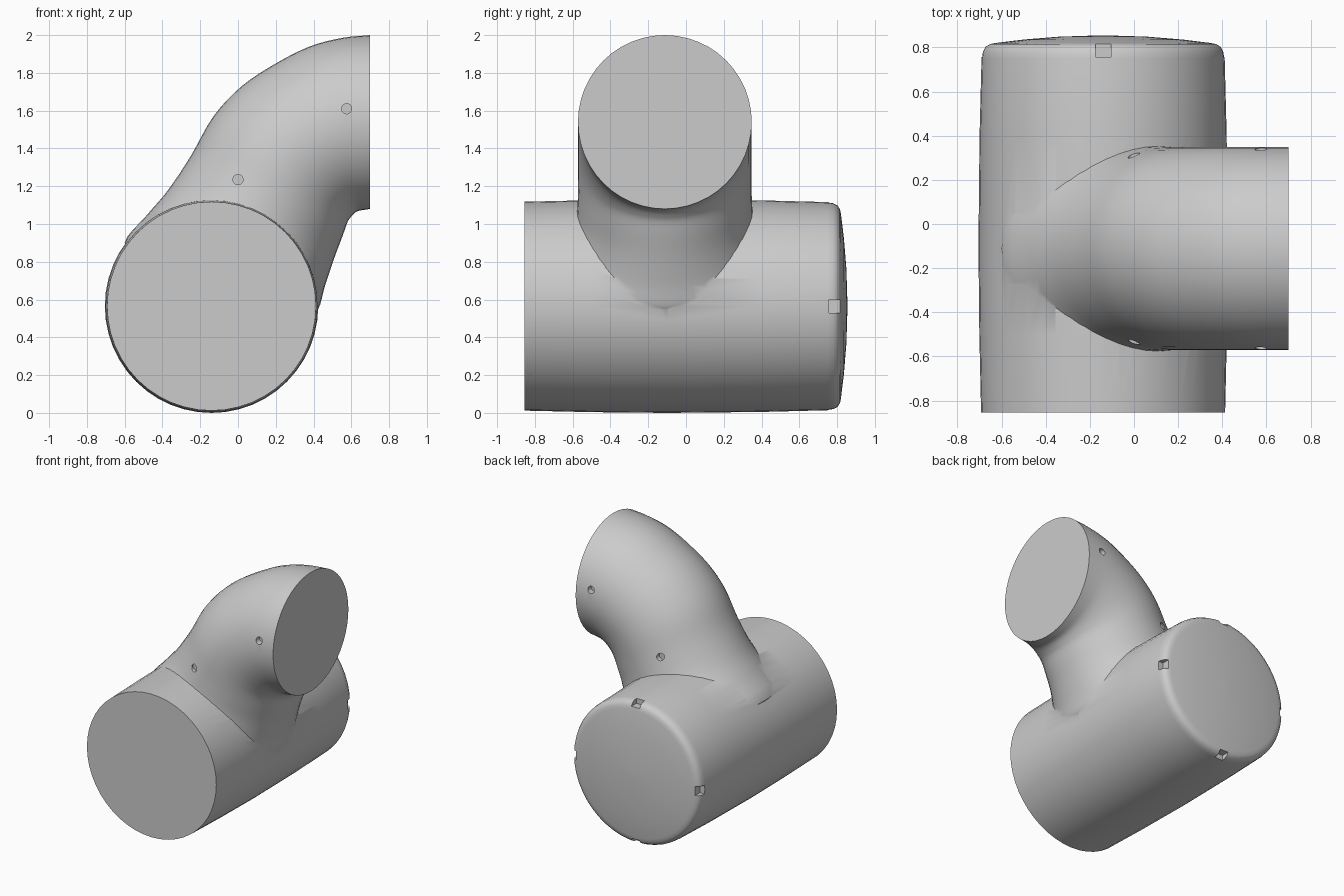
import bpy
import bmesh
from math import sin, cos, pi
from mathutils import Matrix, Vector

SIDES = 48
AXIS_X, AXIS_Z = -0.14, 0.565     # axis of the main barrel, running along y
BRANCH_Y = -0.112                 # middle plane of the elbow branch

default_cube = bpy.data.objects.get("Cube")
if default_cube:
    bpy.data.objects.remove(default_cube)


def finish(name, bm):
    """Turn a bmesh into a named object."""
    bmesh.ops.recalc_face_normals(bm, faces=bm.faces)
    mesh = bpy.data.meshes.new(name)
    bm.to_mesh(mesh)
    bm.free()
    obj = bpy.data.objects.new(name, mesh)
    bpy.context.collection.objects.link(obj)
    return obj


def loft(name, loops):
    """Skin a row of closed loops and cap both ends."""
    bm = bmesh.new()
    rings = [[bm.verts.new(point) for point in loop] for loop in loops]
    for lower, upper in zip(rings, rings[1:]):
        for i in range(SIDES):
            j = (i + 1) % SIDES
            bm.faces.new((lower[i], lower[j], upper[j], upper[i]))
    bm.faces.new(rings[0])
    bm.faces.new(rings[-1])
    return finish(name, bm)


def ellipse(centre, side_a, side_b):
    angles = [2 * pi * i / SIDES for i in range(SIDES)]
    return [centre + side_a * cos(t) + side_b * sin(t) for t in angles]


def smooth_rows(rows, steps):
    """Catmull-Rom interpolation between control rows."""
    rows = [Vector(row) for row in rows]
    padded = [rows[0] * 2 - rows[1]] + rows + [rows[-1] * 2 - rows[-2]]
    result = []
    for a, b, c, d in zip(padded, padded[1:], padded[2:], padded[3:]):
        for k in range(steps):
            t = k / steps
            result.append((b * 2 + (c - a) * t
                           + (a * 2 - b * 5 + c * 4 - d) * t ** 2
                           + (b * 3 - a - c * 3 + d) * t ** 3) / 2)
    return result + [rows[-1]]


def combine(target, other, operation):
    """Apply a boolean and remove the helper."""
    other.hide_render = True
    modifier = target.modifiers.new(operation.lower(), "BOOLEAN")
    modifier.operation = operation
    modifier.solver = "EXACT"
    modifier.object = other
    bpy.context.view_layer.objects.active = target
    bpy.ops.object.modifier_apply(modifier=modifier.name)
    bpy.data.objects.remove(other)


# Main barrel: slightly bulged, with a rounded rim and shallow dome at the back
barrel_profile = [
    (-0.855, 0.553), (-0.5, 0.561), (-0.1, 0.565), (0.4, 0.56), (0.75, 0.551),
    (0.78, 0.547), (0.803, 0.535), (0.815, 0.515), (0.82, 0.49),
    (0.836, 0.36), (0.849, 0.2), (0.855, 0.01),
]
barrel = loft("pipe_body", [
    ellipse(Vector((AXIS_X, y, AXIS_Z)), Vector((r, 0, 0)), Vector((0, 0, r)))
    for y, r in barrel_profile])

# Elbow branch: outer x and z, inner x and z, half width; flared at its root
branch_rows = [
    (0.7, 2.0, 0.7, 1.08, 0.46),
    (0.55, 1.985, 0.67, 1.075, 0.46),
    (0.38, 1.94, 0.64, 1.07, 0.46),
    (0.2, 1.85, 0.62, 1.06, 0.46),
    (0.02, 1.73, 0.6, 1.04, 0.46),
    (-0.13, 1.57, 0.58, 1.01, 0.46),
    (-0.25, 1.36, 0.555, 0.94, 0.46),
    (-0.37, 1.18, 0.51, 0.82, 0.475),
    (-0.48, 1.05, 0.46, 0.67, 0.54),
    (-0.6, 0.9, 0.425, 0.55, 0.65),
    (-0.5, 0.8, 0.36, 0.5, 0.6),
]
branch_loops = []
for outer_x, outer_z, inner_x, inner_z, half_width in smooth_rows(branch_rows, 4):
    outer = Vector((outer_x, BRANCH_Y, outer_z))
    inner = Vector((inner_x, BRANCH_Y, inner_z))
    branch_loops.append(ellipse((outer + inner) / 2, (outer - inner) / 2,
                                Vector((0, half_width, 0))))
combine(barrel, loft("elbow_branch", branch_loops), "UNION")

# Four notches around the domed rim
bm = bmesh.new()
for quarter in range(4):
    placement = (Matrix.Translation((AXIS_X, 0.788, AXIS_Z))
                 @ Matrix.Rotation(quarter * pi / 2, 4, "Y")
                 @ Matrix.Translation((0, 0, 0.555))
                 @ Matrix.Diagonal((0.07, 0.064, 0.09, 1)))
    bmesh.ops.create_cube(bm, size=1, matrix=placement)
combine(barrel, finish("notch_cutter", bm), "DIFFERENCE")

# Small screw holes on both sides of the branch
bm = bmesh.new()
for x, z, offset in ((0.0, 1.235, 0.45), (0.575, 1.61, 0.46)):
    for side in (-1, 1):
        placement = (Matrix.Translation((x, BRANCH_Y + side * offset, z))
                     @ Matrix.Rotation(pi / 2, 4, "X"))
        bmesh.ops.create_cone(bm, cap_ends=True, segments=16, radius1=0.027,
                              radius2=0.027, depth=0.1, matrix=placement)
combine(barrel, finish("hole_cutter", bm), "DIFFERENCE")

# Single plain grey finish
grey = bpy.data.materials.new("plain_grey")
grey.use_nodes = True
colour = (0.6, 0.6, 0.6, 1)
grey.diffuse_color = colour
grey.node_tree.nodes["Principled BSDF"].inputs["Base Color"].default_value = colour
barrel.data.materials.clear()
barrel.data.materials.append(grey)

bpy.ops.object.select_all(action="DESELECT")
barrel.select_set(True)
bpy.context.view_layer.objects.active = barrel
bpy.ops.object.shade_smooth_by_angle(angle=pi / 5)
